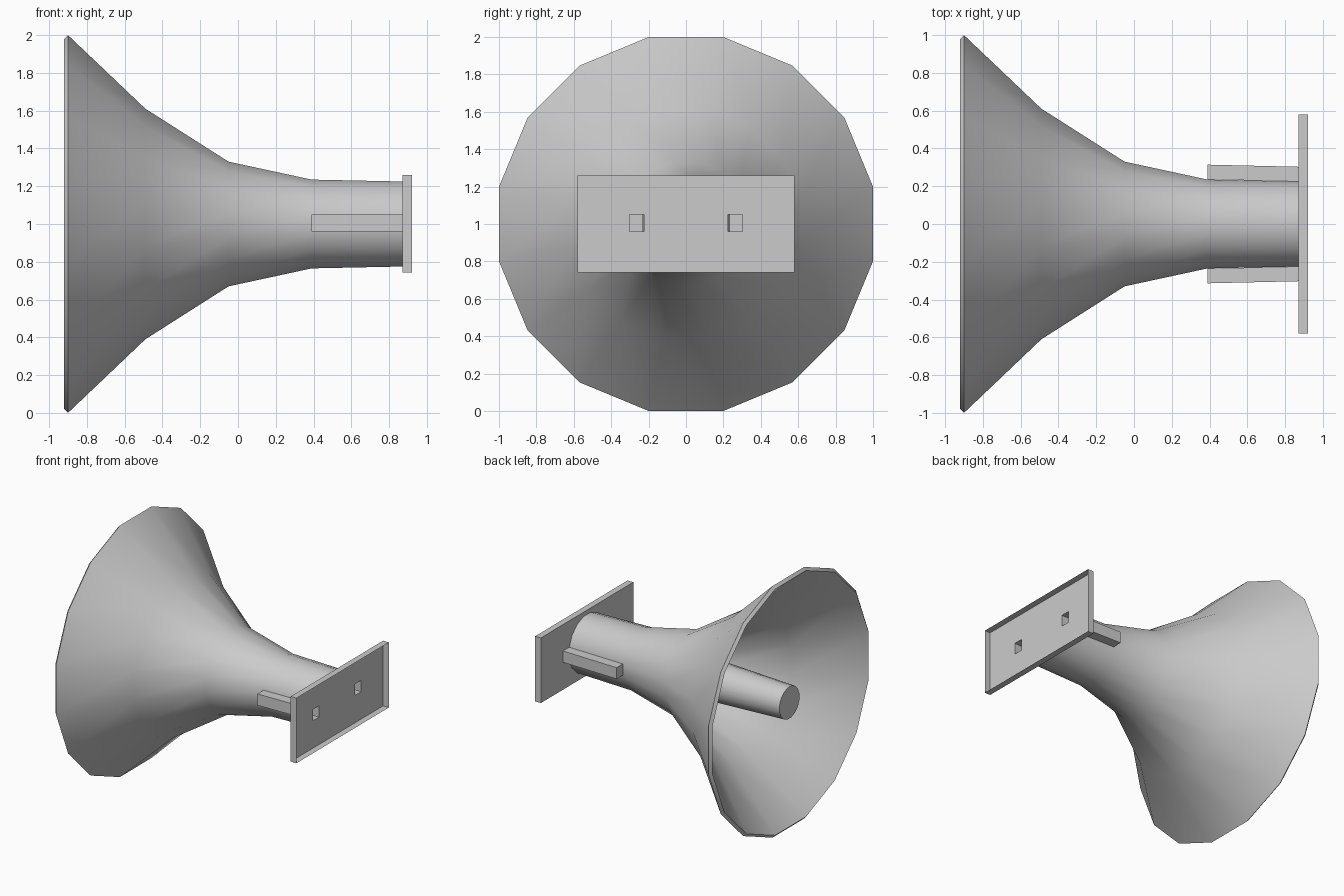
import bpy, bmesh, math

cube = bpy.data.objects.get("Cube")
if cube:
    bpy.data.objects.remove(cube, do_unlink=True)

grey = bpy.data.materials.new("light grey")
grey.use_nodes = True
COLOR = (0.6, 0.6, 0.6, 1)
grey.diffuse_color = COLOR
grey.node_tree.nodes["Principled BSDF"].inputs["Base Color"].default_value = COLOR

SIDES = 16
AXIS_Z = 1.0


def finish(name, bm, smooth=False):
    mesh = bpy.data.meshes.new(name)
    bm.to_mesh(mesh)
    bm.free()
    mesh.materials.append(grey)
    obj = bpy.data.objects.new(name, mesh)
    bpy.context.collection.objects.link(obj)
    if smooth:
        bpy.ops.object.select_all(action="DESELECT")
        obj.select_set(True)
        bpy.context.view_layer.objects.active = obj
        bpy.ops.object.shade_smooth_by_angle(angle=math.radians(35))
    return obj


def lathe(name, profile, sides, cap=False):
    """Spin (x, flat radius) points round the horn axis, flats facing up."""
    bm = bmesh.new()
    rings = []
    for x, flat in profile:
        r = flat / math.cos(math.pi / sides)
        angles = [(i + 0.5) * math.tau / sides for i in range(sides)]
        rings.append([bm.verts.new((x, r * math.cos(a), AXIS_Z + r * math.sin(a)))
                      for a in angles])
    for a, b in zip(rings, rings[1:]):
        for i in range(sides):
            j = (i + 1) % sides
            bm.faces.new((a[i], b[i], b[j], a[j]))
    if cap:
        bm.faces.new(rings[-1])
        bmesh.ops.recalc_face_normals(bm, faces=bm.faces)
    return finish(name, bm, smooth=True)


# Flared horn: outer wall, thin rim, inner wall
lathe("horn", [(0.87, 0.225), (0.39, 0.235), (-0.05, 0.33), (-0.49, 0.61), (-0.9, 1.0),
               (-0.92, 0.978), (-0.508, 0.586), (-0.06, 0.302), (0.39, 0.205), (0.87, 0.195)],
      SIDES)

# Central rod reaching to the mouth
lathe("centre_rod", [(0.87, 0.19), (-0.91, 0.125)], SIDES, cap=True)

# Mounting plate: shallow tray with two slots
bm = bmesh.new()
ys = [-0.58, -0.303, -0.225, 0.225, 0.303, 0.58]
zs = [0.742, 0.96, 1.05, 1.26]
grid = [[bm.verts.new((0.87, y, z)) for z in zs] for y in ys]
for i in range(len(ys) - 1):
    for k in range(len(zs) - 1):
        if k == 1 and i in (1, 3):
            continue
        bm.faces.new((grid[i][k], grid[i + 1][k], grid[i + 1][k + 1], grid[i][k + 1]))
outer = [e for e in bm.edges if e.is_boundary and
         any(all(abs(v.co[axis] - lim) < 1e-4 for v in e.verts)
             for axis, lim in ((1, ys[0]), (1, ys[-1]), (2, zs[0]), (2, zs[-1])))]
lip = bmesh.ops.extrude_edge_only(bm, edges=outer)["geom"]
bmesh.ops.translate(bm, vec=(0.05, 0, 0),
                    verts=[g for g in lip if isinstance(g, bmesh.types.BMVert)])
bmesh.ops.recalc_face_normals(bm, faces=bm.faces)
finish("mounting_plate", bm)

# Hollow side brackets, open where they meet the plate slots
for side, name in ((1, "back_bracket"), (-1, "front_bracket")):
    bm = bmesh.new()
    ends = [[bm.verts.new((x, side * y, z))
             for y, z in ((y0, zs[1]), (y1, zs[1]), (y1, zs[2]), (y0, zs[2]))]
            for x, y0, y1 in ((0.87, 0.225, 0.303), (0.39, 0.236, 0.314))]
    for i in range(4):
        j = (i + 1) % 4
        bm.faces.new((ends[0][i], ends[0][j], ends[1][j], ends[1][i]))
    bm.faces.new(ends[1])
    bmesh.ops.recalc_face_normals(bm, faces=bm.faces)
    finish(name, bm)
